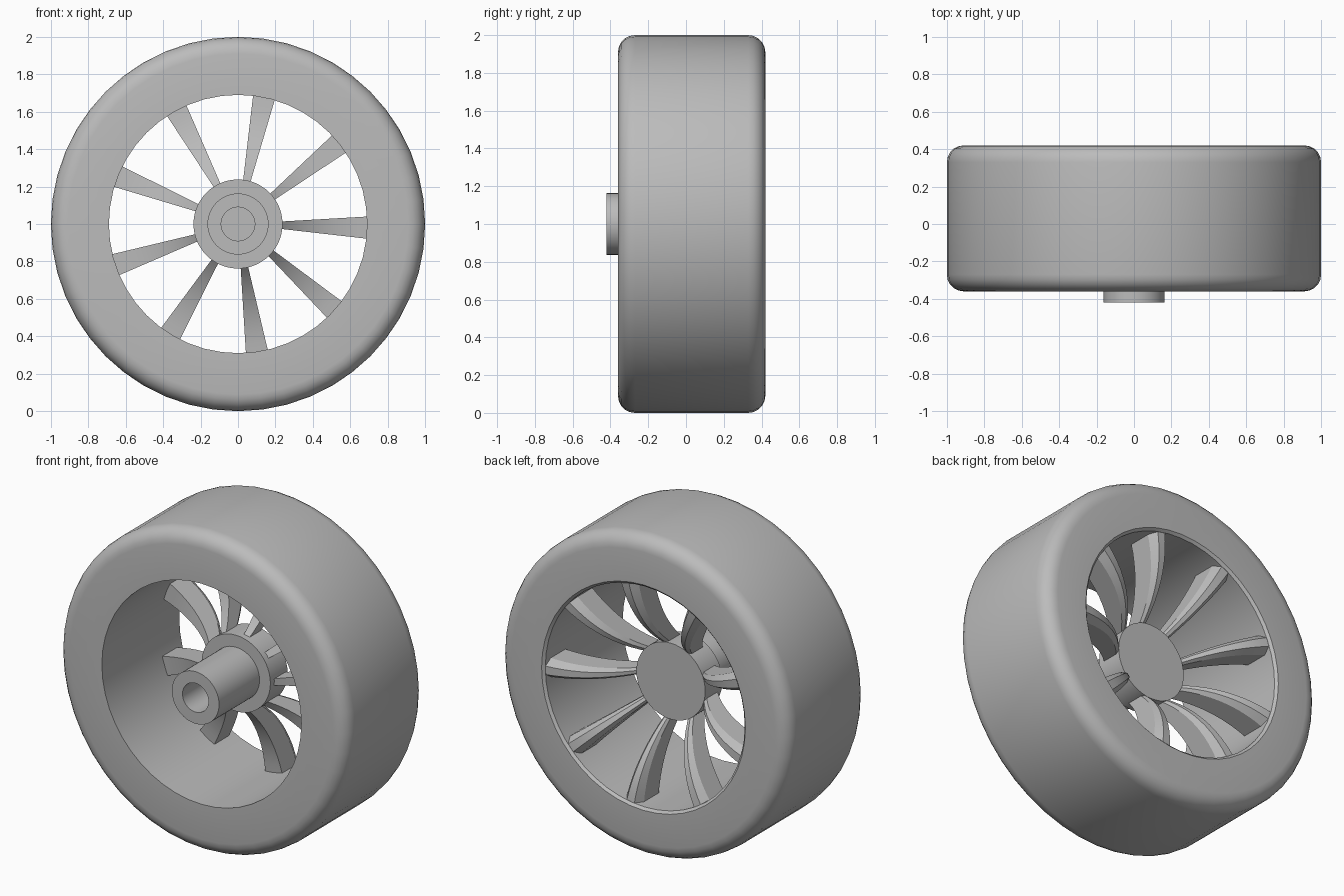
import bpy, bmesh, math
from math import sin, cos, pi, radians

if "Cube" in bpy.data.objects:
    bpy.data.objects.remove(bpy.data.objects["Cube"])

GREY = (0.5, 0.5, 0.5, 1)
grey = bpy.data.materials.new("plain grey")
grey.use_nodes = True
grey.diffuse_color = GREY
grey.node_tree.nodes["Principled BSDF"].inputs["Base Color"].default_value = GREY


def finish(name, bm, angle=35):
    bmesh.ops.recalc_face_normals(bm, faces=bm.faces)
    me = bpy.data.meshes.new(name)
    bm.to_mesh(me)
    bm.free()
    ob = bpy.data.objects.new(name, me)
    ob.location.z = 1
    me.materials.append(grey)
    bpy.context.collection.objects.link(ob)
    bpy.ops.object.select_all(action='DESELECT')
    ob.select_set(True)
    bpy.context.view_layer.objects.active = ob
    bpy.ops.object.shade_smooth_by_angle(angle=radians(angle))
    return ob


def lathe(name, profile, steps, closed=False):
    """Spin a (radius, y) profile around the y axis."""
    bm = bmesh.new()
    vs = [bm.verts.new((r, y, 0)) for r, y in profile]
    es = [bm.edges.new(p) for p in zip(vs, vs[1:])]
    if closed:
        es.append(bm.edges.new((vs[-1], vs[0])))
    bmesh.ops.spin(bm, geom=vs + es, axis=(0, 1, 0), cent=(0, 0, 0),
                   angle=2 * pi, steps=steps)
    bmesh.ops.remove_doubles(bm, verts=bm.verts, dist=0.0001)
    return finish(name, bm)


def fillet(r, y, size, start):
    """Quarter-circle corner points around a centre."""
    return [(r + size * cos(radians(start + a)), y + size * sin(radians(start + a)))
            for a in range(0, 91, 18)]


# Tyre: rounded outer shoulders, straight bore, small chamfer at the back
tyre = [(0.69, -0.36)] + fillet(0.91, -0.27, 0.09, -90) + fillet(0.91, 0.33, 0.09, 0)
tyre += [(0.705, 0.42), (0.69, 0.405)]
lathe("tyre", tyre, 48, closed=True)

# Hub: bored axle sleeve, collar and flat rear cap
lathe("hub", [(0, -0.12), (0.09, -0.12), (0.09, -0.42), (0.163, -0.42),
              (0.163, -0.02), (0.238, -0.02), (0.238, 0.15), (0, 0.15)], 48)


def bezier(p, t):
    u = 1 - t
    return [u * u * a + 2 * u * t * b + t * t * c for a, b, c in zip(*p)]


# Spokes: swept wedge blades, chamfered along the rear edge
FRONT = ((0.21, -0.01), (0.40, 0.20), (0.70, 0.21))
REAR = ((0.21, 0.11), (0.40, 0.38), (0.70, 0.405))
N = 10
for k in range(9):
    bm = bmesh.new()
    rings = []
    for i in range(N + 1):
        fr, fy = bezier(FRONT, i / N)
        br, by = bezier(REAR, i / N)
        drop = 0.02 + 0.03 * i / N
        section = [(fr, fy, -1), (br, by - drop, -1), (br, by, -0.45),
                   (br, by, 0.45), (br, by - drop, 1), (fr, fy, 1)]
        ring = []
        for r, y, side in section:
            a = radians(40 * k - 1.6 + 4.9 * side)
            ring.append(bm.verts.new((r * cos(a), y, r * sin(a))))
        rings.append(ring)
    for a, b in zip(rings, rings[1:]):
        for j in range(6):
            bm.faces.new((a[j], a[j - 1], b[j - 1], b[j]))
    bm.faces.new(rings[0])
    bm.faces.new(rings[-1])
    finish("spoke_%d" % (k + 1), bm, 25)
